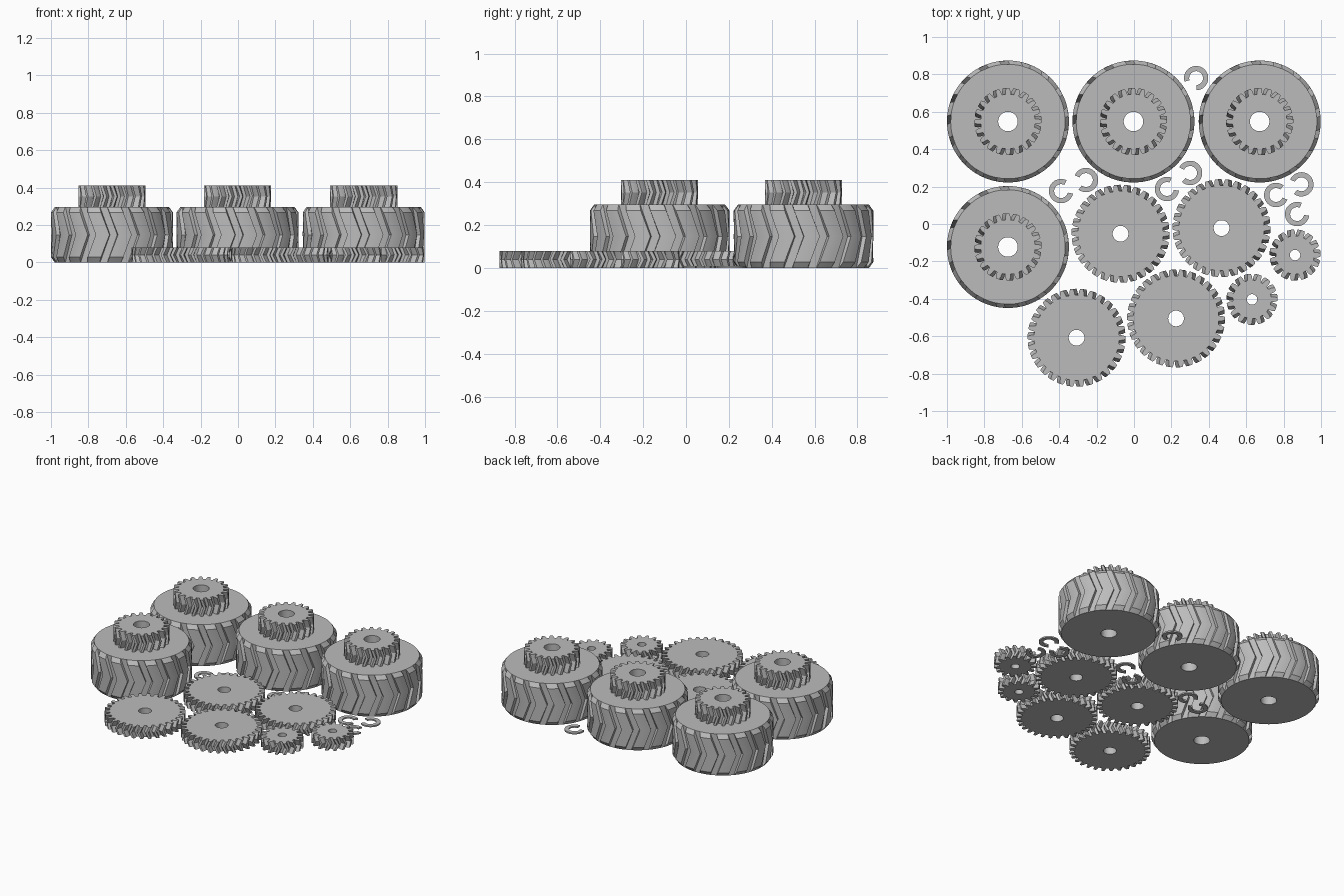
import bpy, bmesh, math

if "Cube" in bpy.data.objects:
    bpy.data.objects.remove(bpy.data.objects["Cube"], do_unlink=True)

GREY = (0.5, 0.5, 0.5, 1)
grey = bpy.data.materials.new("plain_grey")
grey.use_nodes = True
grey.diffuse_color = GREY
grey.node_tree.nodes["Principled BSDF"].inputs["Base Color"].default_value = GREY


def finish(bm, name):
    bmesh.ops.recalc_face_normals(bm, faces=bm.faces)
    mesh = bpy.data.meshes.new(name)
    bm.to_mesh(mesh)
    bm.free()
    mesh.materials.append(grey)
    return mesh


def place(mesh, name, x, y, z=0, turn=0):
    ob = bpy.data.objects.new(name, mesh)
    bpy.context.collection.objects.link(ob)
    ob.location = (x, y, z)
    ob.rotation_euler.z = math.radians(turn)
    return ob


def ring(bm, outline, z, twist=0, limit=9):
    # One closed loop of vertices from polar (angle, radius) points
    return [bm.verts.new((min(r, limit) * math.cos(a + twist),
                          min(r, limit) * math.sin(a + twist), z)) for a, r in outline]


def skin(bm, loops):
    # Join a cyclic list of loops into a closed solid with a bore
    for low, high in zip(loops, loops[1:] + loops[:1]):
        n = len(low)
        for i in range(n):
            j = (i + 1) % n
            bm.faces.new((low[i], low[j], high[j], high[i]))


def repeat(count, tooth):
    # Repeat one pitch of (fraction, radius) points round the circle
    pitch = math.tau / count
    return [((i + f) * pitch, r) for i in range(count) for f, r in tooth]


def herringbone(name, teeth, tip, depth, bore, height, lean):
    root, mid = tip - depth, tip - depth * 0.45
    tooth = [(-0.31, root), (-0.25, mid), (-0.14, tip),
             (0.14, tip), (0.25, mid), (0.31, root)]
    outline = repeat(teeth, tooth)
    hole = [(a, bore) for a, r in outline]
    twist = lean * math.tau / teeth
    bm = bmesh.new()
    skin(bm, [ring(bm, outline, 0), ring(bm, outline, height / 2, twist),
              ring(bm, outline, height), ring(bm, hole, height), ring(bm, hole, 0)])
    return finish(bm, name)


def tyre(name, grooves, radius, cap, bore, height, bevel):
    floor = radius - 0.02
    tread = [(0, floor), (0.17, floor), (0.34, floor), (0.36, radius),
             (0.52, radius), (0.67, radius), (0.82, radius), (0.98, radius)]
    outline = repeat(grooves, tread)
    hole = [(a, bore) for a, r in outline]
    lean = math.radians(10)
    edge = lean * bevel * 2 / height
    bm = bmesh.new()
    skin(bm, [ring(bm, outline, 0, 0, cap), ring(bm, outline, bevel, edge),
              ring(bm, outline, height / 2, lean),
              ring(bm, outline, height - bevel, edge),
              ring(bm, outline, height, 0, cap),
              ring(bm, hole, height), ring(bm, hole, 0)])
    return finish(bm, name)


def clip(name, inner, outer, height, gap):
    # Open ring with the gap facing +x
    bm = bmesh.new()
    steps = 28
    start, sweep = gap / 2, 360 - gap
    sections = []
    for i in range(steps + 1):
        a = math.radians(start + sweep * i / steps)
        c, s = math.cos(a), math.sin(a)
        sections.append([bm.verts.new((r * c, r * s, z)) for r, z in
                         ((inner, 0), (outer, 0), (outer, height), (inner, height))])
    for p, q in zip(sections, sections[1:]):
        for i in range(4):
            j = (i + 1) % 4
            bm.faces.new((p[i], p[j], q[j], q[i]))
    bm.faces.new(sections[0])
    bm.faces.new(sections[-1])
    return finish(bm, name)


objects = []

# Treaded wheels, each with a pinion on top
tyre_mesh = tyre("wheel", 17, 0.326, 0.306, 0.052, 0.295, 0.028)
pinion_mesh = herringbone("wheel_pinion", 20, 0.18, 0.034, 0.052, 0.116, 0.35)
for x, y in [(-0.674, 0.548), (-0.003, 0.548), (0.672, 0.548), (-0.674, -0.123)]:
    objects.append(place(tyre_mesh, "wheel", x, y, 0, 4))
    objects.append(place(pinion_mesh, "wheel_pinion", x, y, 0.295))

# Large flat gears
large_mesh = herringbone("large_gear", 30, 0.262, 0.034, 0.042, 0.08, -0.35)
for x, y in [(-0.072, -0.052), (0.468, -0.022), (0.225, -0.505), (-0.307, -0.608)]:
    objects.append(place(large_mesh, "large_gear", x, y))

# Small flat gears
small_mesh = herringbone("small_gear", 15, 0.137, 0.034, 0.028, 0.08, 0.35)
for x, y in [(0.861, -0.166), (0.631, -0.403)]:
    objects.append(place(small_mesh, "small_gear", x, y))

# Loose retaining clips: position and gap direction
clip_mesh = clip("retaining_clip", 0.037, 0.065, 0.01, 75)
for x, y, turn in [(0.332, 0.78, 235), (-0.39, 0.176, 25), (-0.257, 0.235, 195),
                   (0.176, 0.187, 30), (0.30, 0.273, 190), (0.76, 0.155, 15),
                   (0.895, 0.212, 195), (0.872, 0.053, 30)]:
    objects.append(place(clip_mesh, "retaining_clip", x, y, 0, turn))

# Smooth the round walls, keep tooth and tread edges crisp
bpy.ops.object.select_all(action="DESELECT")
for ob in objects:
    ob.select_set(True)
bpy.context.view_layer.objects.active = objects[0]
bpy.ops.object.shade_smooth_by_angle(angle=math.radians(25))
